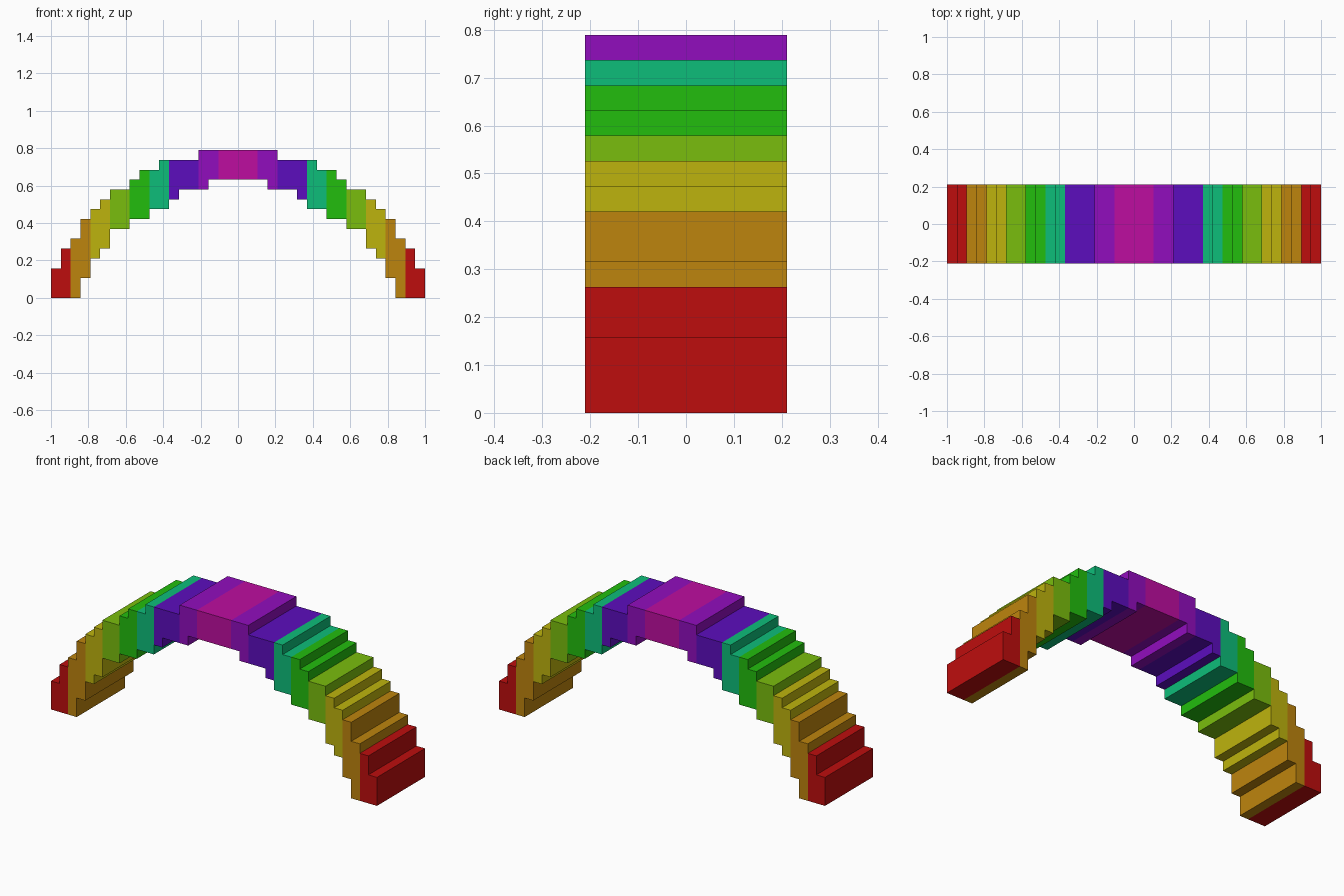
import bpy
import bmesh

if "Cube" in bpy.data.objects:
    bpy.data.objects.remove(bpy.data.objects["Cube"])

U = 2 / 38          # one step of the arch
HALF_DEPTH = 4 * U


def srgb(*rgb):
    return [((c / 255 + 0.055) / 1.055) ** 2.4 if c > 10 else c / 255 / 12.92 for c in rgb] + [1]


def material(name, rgb):
    mat = bpy.data.materials.new(name)
    mat.use_nodes = True
    mat.diffuse_color = srgb(*rgb)
    mat.node_tree.nodes["Principled BSDF"].inputs["Base Color"].default_value = srgb(*rgb)
    return mat


def stepped_block(name, mat, columns, side=1):
    """Extrude the outline of neighbouring columns (x0, x1, bottom, top)."""
    lower, upper = [], []
    for x0, x1, bottom, top in columns:
        for x in (x0, x1):
            lower.append((x, bottom))
            upper.append((x, top))
    outline = []
    for p in lower + upper[::-1]:
        if not outline or p != outline[-1]:
            outline.append(p)
    # drop points lying in the middle of a straight run
    n = len(outline)
    outline = [p for i, p in enumerate(outline)
               if not any(outline[i - 1][k] == p[k] == outline[(i + 1) % n][k] for k in (0, 1))]

    bm = bmesh.new()
    face = bm.faces.new([bm.verts.new((side * x * U, -HALF_DEPTH, z * U)) for x, z in outline])
    result = bmesh.ops.extrude_face_region(bm, geom=[face], use_keep_orig=True)
    verts = [g for g in result["geom"] if isinstance(g, bmesh.types.BMVert)]
    bmesh.ops.translate(bm, verts=verts, vec=(0, 2 * HALF_DEPTH, 0))
    bmesh.ops.recalc_face_normals(bm, faces=bm.faces)
    mesh = bpy.data.meshes.new(name)
    bm.to_mesh(mesh)
    bm.free()
    mesh.materials.append(mat)
    obj = bpy.data.objects.new(name, mesh)
    bpy.context.collection.objects.link(obj)


# Crown of the arch
stepped_block("keystone", material("magenta", (190, 13, 160)), [(-2, 2, 12, 15)])

# Coloured blocks from the crown down to the foot, in steps
blocks = [
    ("purple", (145, 13, 190), [(2, 3, 12, 15), (3, 4, 11, 15)]),
    ("indigo", (92, 13, 190), [(4, 6, 11, 14), (6, 7, 10, 14)]),
    ("teal", (13, 190, 122), [(7, 8, 9, 14), (8, 9, 9, 13)]),
    ("green", (34, 190, 13), [(9, 10, 8, 13), (10, 11, 8, 12)]),
    ("lime", (122, 190, 13), [(11, 13, 7, 11)]),
    ("yellow", (190, 180, 13), [(13, 14, 5, 10), (14, 15, 4, 9)]),
    ("orange", (190, 133, 13), [(15, 16, 2, 8), (16, 17, 0, 6)]),
    ("red", (190, 13, 13), [(17, 18, 0, 5), (18, 19, 0, 3)]),
]
for colour, rgb, columns in blocks:
    mat = material(colour, rgb)
    for label, side in (("left", 1), ("right", -1)):
        stepped_block(f"{colour}_block_{label}", mat, columns, side)
